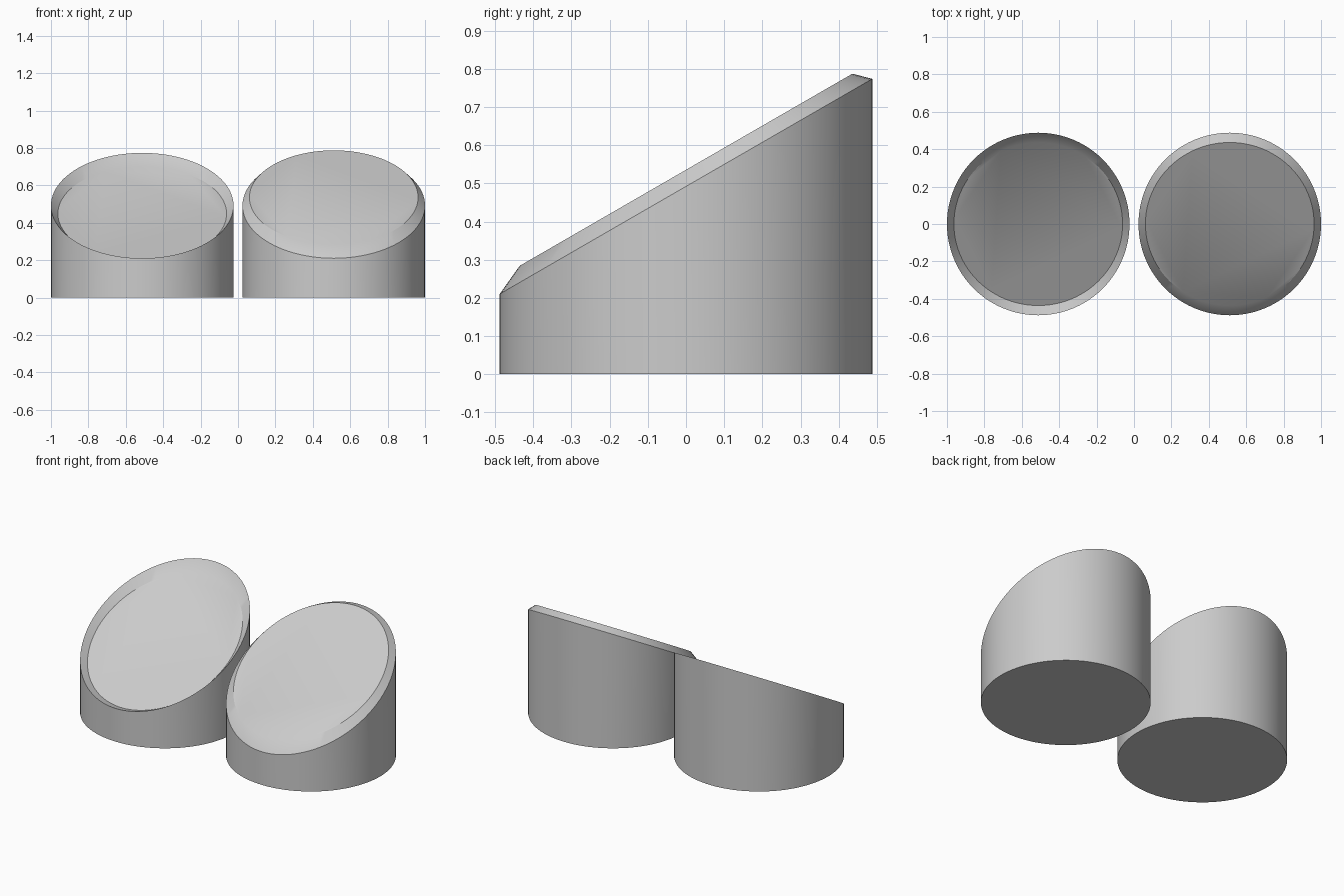
import bpy, bmesh, math

cube = bpy.data.objects.get("Cube")
if cube:
    bpy.data.objects.remove(cube, do_unlink=True)

SIDES = 96
RADIUS = 0.488
SPACING = 0.512
SLOPE = math.tan(math.radians(30))
MID_HEIGHT = 0.492
STEP = 0.0435          # vertical offset of the inner face
INNER_X, INNER_Y = 0.451, 0.436

grey = bpy.data.materials.new("plain grey")
grey.use_nodes = True
colour = (0.6, 0.6, 0.6, 1)
grey.diffuse_color = colour
grey.node_tree.nodes["Principled BSDF"].inputs["Base Color"].default_value = colour


def ring(bm, rx, ry, height):
    """Ellipse of vertices whose height depends on y."""
    angles = [2 * math.pi * i / SIDES for i in range(SIDES)]
    return [bm.verts.new((rx * math.cos(a), ry * math.sin(a), height(ry * math.sin(a))))
            for a in angles]


def slanted_cylinder(name, x, step):
    """Cylinder cut at a slant, with a bevelled raised or sunken top."""
    bm = bmesh.new()
    rings = [ring(bm, RADIUS, RADIUS, lambda y: 0),
             ring(bm, RADIUS, RADIUS, lambda y: MID_HEIGHT + SLOPE * y),
             ring(bm, INNER_X, INNER_Y, lambda y: MID_HEIGHT + step + SLOPE * y)]
    for low, high in zip(rings, rings[1:]):
        for i in range(SIDES):
            j = (i + 1) % SIDES
            bm.faces.new((low[i], low[j], high[j], high[i]))
    bm.faces.new(rings[0][::-1])
    bm.faces.new(rings[-1])
    mesh = bpy.data.meshes.new(name)
    bm.to_mesh(mesh)
    bm.free()
    mesh.materials.append(grey)
    obj = bpy.data.objects.new(name, mesh)
    obj.location.x = x
    bpy.context.collection.objects.link(obj)
    bpy.ops.object.select_all(action='DESELECT')
    obj.select_set(True)
    bpy.context.view_layer.objects.active = obj
    bpy.ops.object.shade_smooth_by_angle(angle=math.radians(30))


# Sunken top on the right, raised top on the left
slanted_cylinder("right_sunken_cylinder", -SPACING, -STEP)
slanted_cylinder("left_raised_cylinder", SPACING, STEP)
